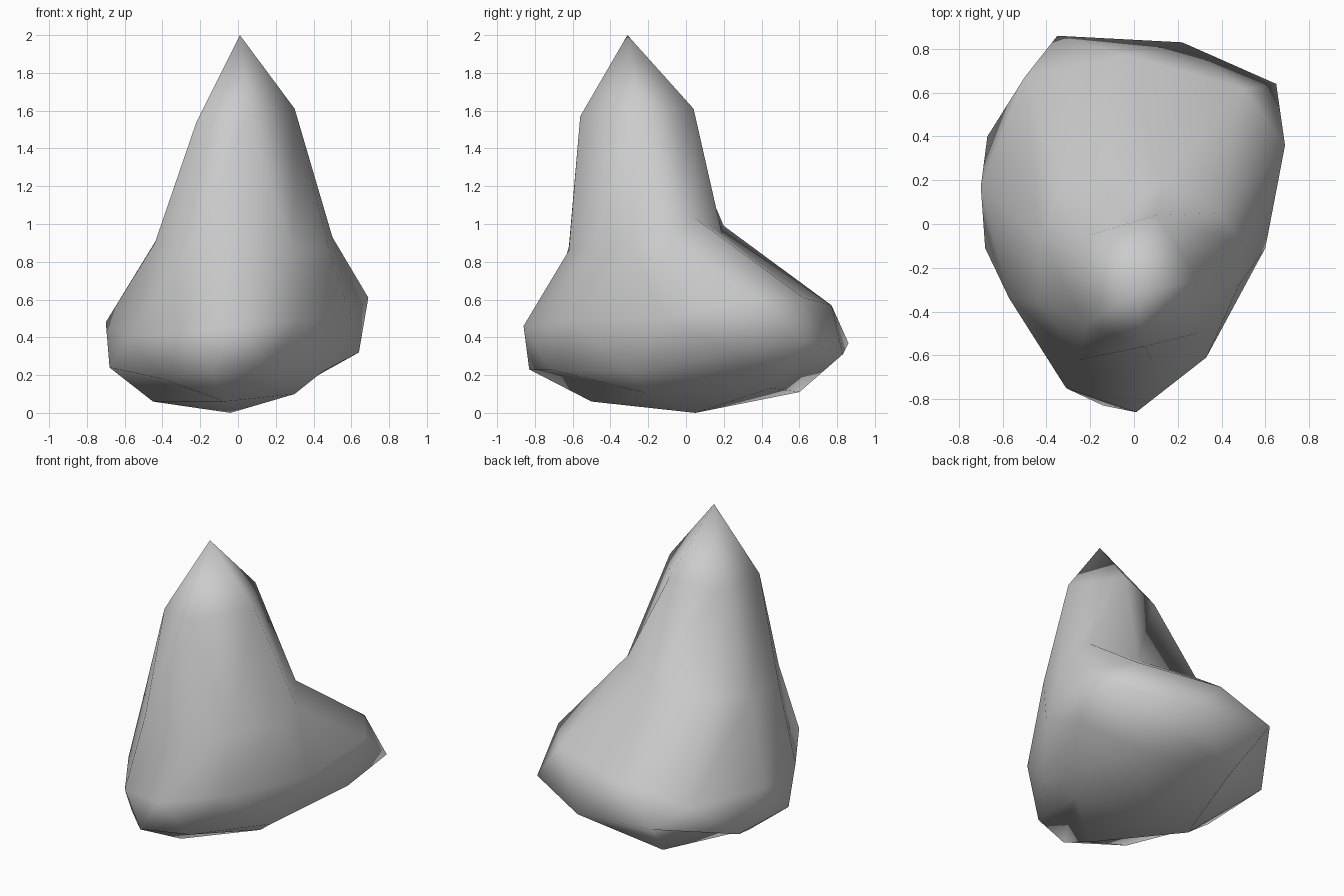
import bpy, bmesh

default_cube = bpy.data.objects.get("Cube")
if default_cube:
    bpy.data.objects.remove(default_cube, do_unlink=True)


def make_material(name, colour):
    material = bpy.data.materials.new(name)
    material.use_nodes = True
    material.diffuse_color = colour
    material.node_tree.nodes["Principled BSDF"].inputs["Base Color"].default_value = colour
    return material


def add_ring(bm, points):
    return [bm.verts.new(point) for point in points]


def zigzag(bm, ring, offset_ring):
    """Join two equal rings, the second turned by half a step, with triangles."""
    count = len(ring)
    for i in range(count):
        j = (i + 1) % count
        bm.faces.new((ring[i], ring[j], offset_ring[i]))
        bm.faces.new((ring[j], offset_ring[j], offset_ring[i]))


def dome(bm, wide, small, tip_position, first):
    """Close a wide ring through a ring of half as many points and a tip."""
    tip = bm.verts.new(tip_position)
    for i, vert in enumerate(small):
        following = small[(i + 1) % len(small)]
        corner = first + i * 2
        before, middle, after = (wide[(corner + k) % len(wide)] for k in (-1, 0, 1))
        bm.faces.new((vert, before, middle))
        bm.faces.new((vert, middle, after))
        bm.faces.new((vert, after, following))
        bm.faces.new((vert, following, tip))


# Cross-sections of the boulder from top to bottom, all counter-clockwise
bm = bmesh.new()
shoulder = add_ring(bm, [
    (.3, -.26, 1.61), (.1, .04, 1.61), (-.2, -.05, 1.57), (-.22, -.46, 1.54), (.05, -.56, 1.57)])
neck = add_ring(bm, [
    (.48, -.28, .87), (.5, -.09, .93), (.39, .05, 1.03), (.13, .19, .95), (-.32, .2, .99),
    (-.43, -.07, .92), (-.44, -.35, .9), (-.25, -.62, .88), (.08, -.62, .86), (.29, -.5, .86)])
rim = add_ring(bm, [
    (.6, -.11, .5), (.69, .36, .61), (.5, .62, .61), (-.04, .77, .57), (-.5, .67, .48),
    (-.7, .17, .48), (-.57, -.34, .41), (-.31, -.75, .42), (.01, -.86, .46), (.33, -.61, .49)])
belly = add_ring(bm, [
    (.45, -.3, .22), (.64, .24, .32), (.65, .64, .38), (.22, .83, .31), (-.35, .86, .37),
    (-.67, .4, .25), (-.68, -.11, .24), (-.4, -.55, .18), (-.14, -.83, .23), (.15, -.72, .23)])
underside = add_ring(bm, [
    (.3, .45, .13), (-.25, .6, .11), (-.45, -.03, .06), (-.07, -.5, .06), (.3, -.19, .1)])

# Skin the sections, then close the peak and the base
zigzag(bm, neck, rim)
zigzag(bm, rim, belly[1:] + belly[:1])
dome(bm, neck, shoulder, (.01, -.31, 2), 0)
dome(bm, belly, underside, (-.04, .05, 0), 1)
bmesh.ops.recalc_face_normals(bm, faces=bm.faces)
for face in bm.faces:
    face.smooth = True

mesh = bpy.data.meshes.new("boulder")
bm.to_mesh(mesh)
bm.free()
mesh.materials.append(make_material("stone grey", (.6, .6, .6, 1)))
boulder = bpy.data.objects.new("boulder", mesh)
bpy.context.collection.objects.link(boulder)
